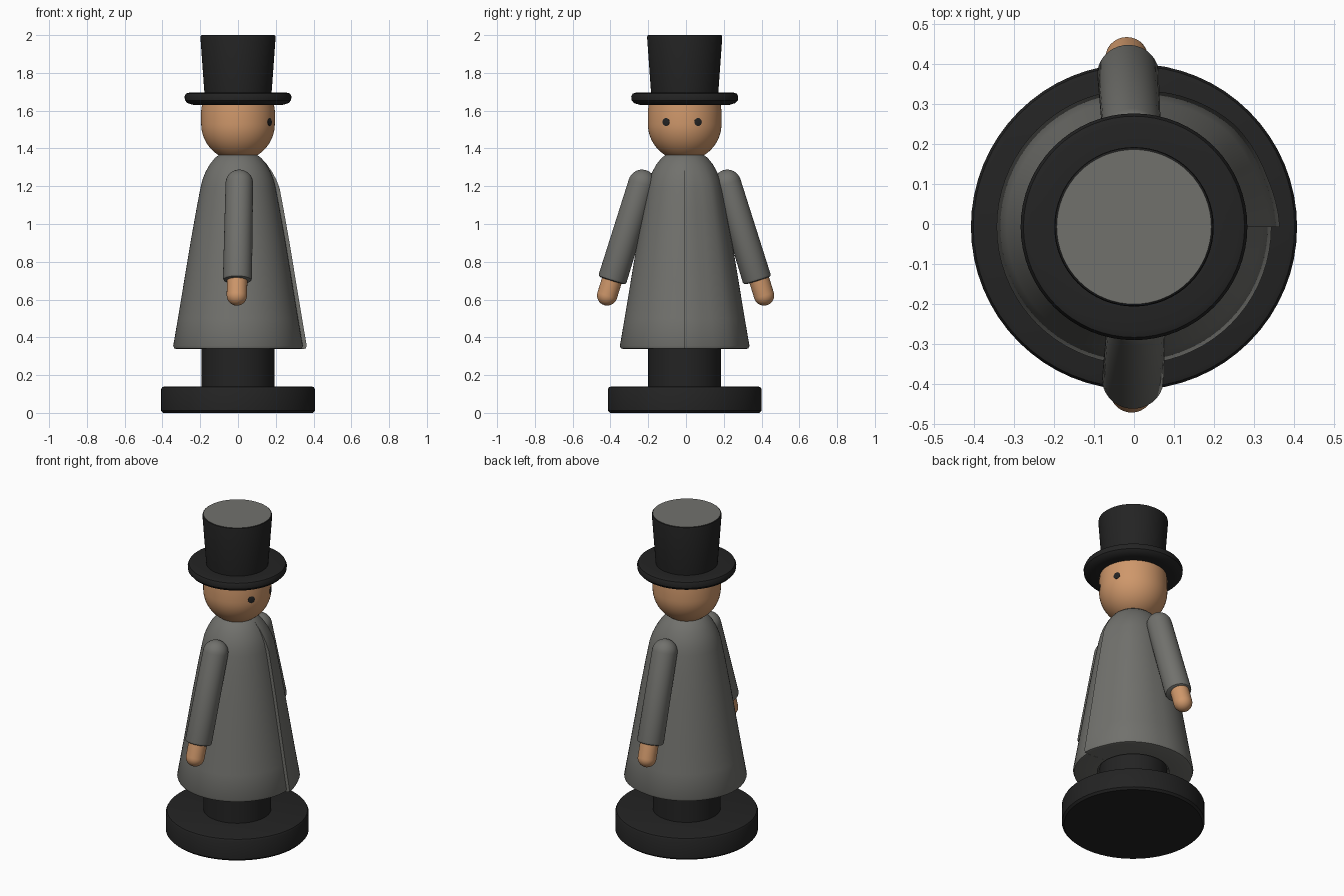
import bpy, bmesh, math
from mathutils import Vector

if "Cube" in bpy.data.objects:
    bpy.data.objects.remove(bpy.data.objects["Cube"])

CY = -0.007  # body axis offset in y


def material(name, rgb):
    m = bpy.data.materials.new(name)
    m.diffuse_color = (*rgb, 1)
    m.use_nodes = True
    m.node_tree.nodes["Principled BSDF"].inputs["Base Color"].default_value = m.diffuse_color
    return m


BLACK = material("black", (0.017, 0.017, 0.017))
GREY = material("coat grey", (0.165, 0.165, 0.152))
SKIN = material("skin", (0.62, 0.31, 0.145))


def finish(name, bm, mat, angle=35):
    bmesh.ops.remove_doubles(bm, verts=bm.verts, dist=1e-5)
    bmesh.ops.recalc_face_normals(bm, faces=bm.faces)
    me = bpy.data.meshes.new(name)
    bm.to_mesh(me)
    bm.free()
    ob = bpy.data.objects.new(name, me)
    bpy.context.collection.objects.link(ob)
    me.materials.append(mat)
    bpy.ops.object.select_all(action='DESELECT')
    ob.select_set(True)
    bpy.context.view_layer.objects.active = ob
    bpy.ops.object.shade_smooth_by_angle(angle=math.radians(angle))
    return ob


def lathe(name, profile, mat, start=None, end=None, n=64, bulge=None):
    """Spin (radius, height) points around the line start-end (default: body axis)."""
    origin = Vector(start or (0, CY, 0))
    axis = (Vector(end) - origin).normalized() if end else Vector((0, 0, 1))
    rot = Vector((0, 0, 1)).rotation_difference(axis)
    bm = bmesh.new()
    cols = n + 1 if bulge else n
    rings = []
    for r, z in profile:
        ring = []
        for i in range(cols):
            a = 2 * math.pi * i / n
            rr = r + (bulge(a, z) if bulge and r > 0.21 * (z < 0.5) else 0)
            p = Vector((rr * math.cos(a), rr * math.sin(a), z))
            ring.append(bm.verts.new(origin + rot @ p))
        rings.append(ring)
    for lo, hi in zip(rings, rings[1:]):
        for i in range(cols):
            j = (i + 1) % cols
            bm.faces.new((lo[i], lo[j], hi[j], hi[i]))
    for ring in (rings[0], rings[-1]):
        bm.faces.new(ring)
    return finish(name, bm, mat)


def arc(r, cz, a0, a1, steps):
    """Circular profile section about the axis, angles in degrees from horizontal."""
    out = []
    for i in range(steps + 1):
        a = math.radians(a0 + (a1 - a0) * i / steps)
        out.append((max(r * math.cos(a), 0.0005), cz + r * math.sin(a)))
    return out


# Base and leg post
lathe("base", [(0.395, 0), (0.407, 0.012), (0.407, 0.125), (0.401, 0.136), (0.388, 0.14)], BLACK)
lathe("leg_post", [(0.193, 0.13), (0.193, 0.37)], BLACK)


# Coat with the overlapping front flap, which ends in a step on the +x side
def flap(a, z):
    if a >= 2 * math.pi - 1e-6:
        return 0
    keys = [(0, 0.021), (20, 0.012), (45, 0.015), (80, 0), (361, 0)]
    d = math.degrees(a)
    fade = min(1, max(0, (1.34 - z) / 0.15))
    for (d0, v0), (d1, v1) in zip(keys, keys[1:]):
        if d0 <= d <= d1:
            return fade * (v0 + (v1 - v0) * (d - d0) / (d1 - d0))
    return 0


coat_profile = [(0.20, 0.36), (0.205, 0.345), (0.325, 0.338), (0.338, 0.342), (0.343, 0.355),
                (0.318, 0.50), (0.285, 0.70), (0.252, 0.90), (0.22, 1.08), (0.199, 1.19),
                (0.188, 1.235), (0.172, 1.275), (0.15, 1.315), (0.122, 1.35), (0.095, 1.37),
                (0.05, 1.385)]
lathe("coat", coat_profile, GREY, n=72, bulge=flap)

# Head: rounded jaw with straight sides running up into the hat
lathe("head", arc(0.195, 1.53, -89, 0, 16) + [(0.195, 1.60), (0.188, 1.65)], SKIN)

# Eyes: thin round plates lying on the face
for side, ey in (("right", -0.106), ("left", 0.064)):
    dy = ey - CY
    out = Vector((math.sqrt(0.195 ** 2 - dy ** 2), dy, 0.008)).normalized()
    c = Vector((0, CY, 1.53)) + out * 0.192
    c.z = 1.54
    lathe(side + "_eye", [(0.021, 0), (0.021, 0.004), (0.012, 0.006)], BLACK,
          start=c, end=c + out, n=20)

# Top hat: brim, crown and grey lid
lathe("hat_brim", [(0.15, 1.63), (0.235, 1.63), (0.268, 1.64), (0.281, 1.655), (0.283, 1.675),
                   (0.276, 1.69), (0.26, 1.695), (0.17, 1.688)], BLACK)
crown = lathe("hat_crown", [(0.174, 1.66), (0.179, 1.71), (0.199, 1.988), (0.197, 1.997),
                            (0.193, 2.0)], BLACK)
crown.data.materials.append(GREY)
for f in crown.data.polygons:
    if f.normal.z > 0.9:
        f.material_index = 1

# Arms: round-ended sleeves with a hand peeking out of each cuff
for side, s in (("right", -1), ("left", 1)):
    x = 0.0 if s < 0 else -0.012
    top = Vector((x + 0.007, CY + s * 0.226, 1.215))
    cuff = Vector((x - 0.003, CY + s * 0.385, 0.70))
    tip = Vector((x - 0.006, CY * 0.3 + s * 0.415, 0.622))
    length = (cuff - top).length
    sleeve = arc(0.073, 0, -89, 0, 8) + [(0.077, length - 0.015), (0.073, length - 0.004),
                                         (0.064, length)]
    lathe(side + "_sleeve", sleeve, GREY, start=top, end=cuff, n=32)
    lathe(side + "_hand", arc(0.054, 0, -89, 0, 8) + [(0.054, 0.14)], SKIN,
          start=tip, end=tip + (top - cuff), n=28)
